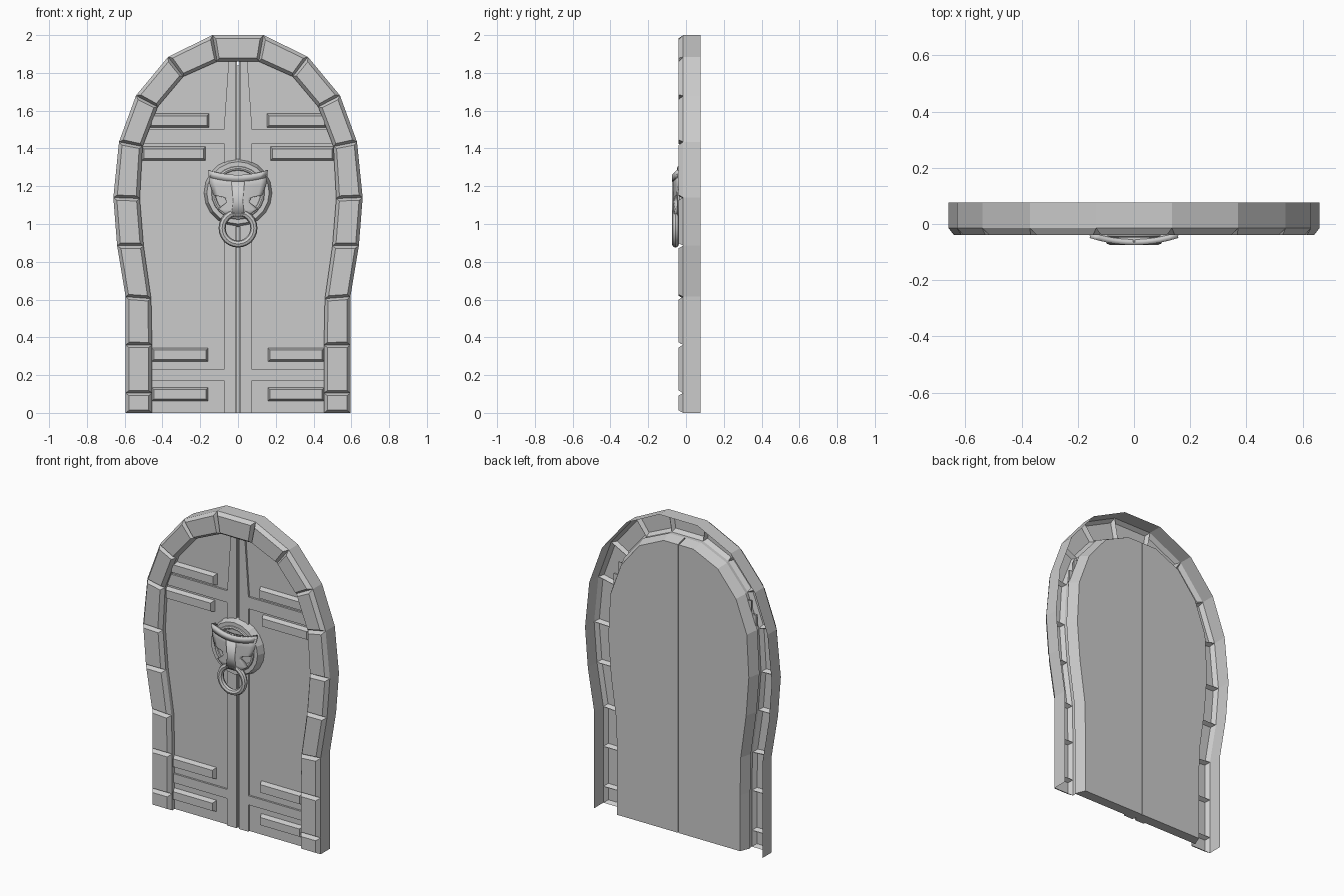
import bpy, bmesh, math
from mathutils import Vector

if "Cube" in bpy.data.objects:
    bpy.data.objects.remove(bpy.data.objects["Cube"])

# Right half of the arch, bottom to top: outer and inner edge (x, z)
OUTER = [(.595, 0), (.595, .105), (.595, .36), (.595, .615), (.64, .885), (.66, 1.14),
         (.63, 1.435), (.54, 1.68), (.37, 1.885), (.135, 2.0)]
INNER = [(.455, 0), (.455, .105), (.455, .36), (.46, .605), (.5, .885), (.52, 1.135),
         (.505, 1.41), (.425, 1.62), (.29, 1.78), (.11, 1.86)]


def finish(name, bm, smooth=False):
    bmesh.ops.remove_doubles(bm, verts=bm.verts[:], dist=1e-5)
    bmesh.ops.recalc_face_normals(bm, faces=bm.faces[:])
    me = bpy.data.meshes.new(name)
    bm.to_mesh(me)
    bm.free()
    ob = bpy.data.objects.new(name, me)
    bpy.context.collection.objects.link(ob)
    if smooth:
        bpy.ops.object.select_all(action='DESELECT')
        bpy.context.view_layer.objects.active = ob
        ob.select_set(True)
        bpy.ops.object.shade_smooth_by_angle(angle=math.radians(40))
    return ob


def loft(name, front, yf, back, yb, mirror=True):
    """Solid between two outlines in the xz plane."""
    bm = bmesh.new()
    f = [bm.verts.new((x, yf, z)) for x, z in front]
    b = [bm.verts.new((x, yb, z)) for x, z in back]
    bm.faces.new(f)
    bm.faces.new(b[::-1])
    for i in range(len(f)):
        j = (i + 1) % len(f)
        bm.faces.new((f[i], b[i], b[j], f[j]))
    ob = finish(name, bm)
    if mirror:
        ob.modifiers.new("mirror", 'MIRROR')
    return ob


def rect(x0, x1, z0, z1, d=0):
    return [(x0 + d, z0 + d), (x1 - d, z0 + d), (x1 - d, z1 - d), (x0 + d, z1 - d)]


def circle(r, z, n):
    return [(r * math.cos(2 * math.pi * i / n), z + r * math.sin(2 * math.pi * i / n))
            for i in range(n)]


# Stone frame: chamfered blocks along the arch, open at the back
def full(pts):
    return [Vector(p) for p in pts] + [Vector((-x, z)) for x, z in reversed(pts)]


bm = bmesh.new()
out, inn = full(OUTER), full(INNER)


def v(p, y):
    return bm.verts.new((p.x, y, p.y))


for i in range(len(out) - 1):
    a, b, c, d = out[i], out[i + 1], inn[i + 1], inn[i]
    du = .018 / (a - d).length
    dv = .014 / ((a + d) / 2 - (b + c) / 2).length

    def at(s, t):
        return a.lerp(d, s).lerp(b.lerp(c, s), t)
    base = [v(p, -.015) for p in (a, b, c, d)]
    top = [v(at(s, t), -.04) for s, t in
           ((du, dv), (du, 1 - dv), (1 - du, 1 - dv), (1 - du, dv))]
    bm.faces.new(top)
    for k in range(4):
        bm.faces.new((base[k], base[(k + 1) % 4], top[(k + 1) % 4], top[k]))
    bm.faces.new((v(a, -.015), v(b, -.015), v(b, .077), v(a, .077)))
    bm.faces.new((v(c, -.015), v(d, -.015), v(d, .012), v(c, .012)))
finish("stone_frame", bm)

# Two door leaves
edge = [(x + .006, z) for x, z in INNER]
back = [(x * .955, z * .99) for x, z in INNER]
loft("door_leaves", [(.004, 0)] + edge + [(.004, 1.862)], .01,
     [(.004, 0)] + back + [(.004, 1.842)], .075)
loft("door_seam", rect(-.004, .004, 0, 1.84), .02, rect(-.004, .004, 0, 1.84), .07, False)

# Raised straps around the seam and across each leaf
shaft = [(.01, 0), (.075, 0), (.075, 1.5), (.05, 1.86), (.01, 1.86)]
loft("centre_strap", shaft, -.002, shaft, .012)
for name, x1, z0, z1 in (("upper_strap", .505, 1.425, 1.5), ("lower_strap", .455, .172, .23)):
    r = rect(.074, x1, z0, z1)
    loft(name, r, -.002, r, .012)

# Chamfered bars
for i, (x0, x1, z0, z1) in enumerate(((.152, .47, 1.51, 1.585), (.17, .51, 1.335, 1.41),
                                      (.157, .458, .27, .345), (.157, .458, .062, .135))):
    loft(f"door_bar_{i + 1}", rect(x0, x1, z0, z1, .012), -.018, rect(x0, x1, z0, z1), .012)

# Knocker backing plate and its raised rim
loft("knocker_plate", circle(.165, 1.165, 20), -.038, circle(.18, 1.165, 20), .01, False)


def torus(name, R, r, z, y, n=24, m=8):
    bm = bmesh.new()
    g = []
    for i in range(n):
        t = 2 * math.pi * i / n
        g.append([])
        for j in range(m):
            p = 2 * math.pi * j / m
            q = R + r * math.cos(p)
            g[i].append(bm.verts.new((q * math.cos(t), y + r * math.sin(p), z + q * math.sin(t))))
    for i in range(n):
        for j in range(m):
            bm.faces.new((g[i][j], g[(i + 1) % n][j],
                          g[(i + 1) % n][(j + 1) % m], g[i][(j + 1) % m]))
    return finish(name, bm, True)


torus("plate_rim", .13, .012, 1.165, -.036)
torus("knocker_ring", .084, .019, .978, -.056)


# Curved T-shaped mask and its brow: rows of (z, half width, end lift)
def curved(name, rows, y0, thick):
    bm = bmesh.new()
    n = 10
    layers = []
    for z, w, lift in rows:
        ts = [-1 + 2 * k / n for k in range(n + 1)]
        layers.append([bm.verts.new((w * t, y0 + .026 * (w * t / .16) ** 2, z + lift * t * t))
                       for t in ts])
    for r0, r1 in zip(layers, layers[1:]):
        for k in range(n):
            bm.faces.new((r0[k], r0[k + 1], r1[k + 1], r1[k]))
    ob = finish(name, bm, True)
    for p in ob.data.polygons:
        if p.normal.y > 0:
            p.flip()
    s = ob.modifiers.new("thickness", 'SOLIDIFY')
    s.thickness = thick
    s.offset = -1


curved("knocker_mask", [(1.04, .05, 0), (1.075, .105, .005), (1.115, .06, 0), (1.14, .07, 0),
                        (1.145, .13, .008), (1.2, .15, .012), (1.26, .158, .022)], -.068, .028)
curved("knocker_brow", [(1.225, .145, .02), (1.26, .158, .025)], -.075, .02)
curved("knocker_nose", [(1.05, .035, 0), (1.12, .025, 0), (1.225, .035, 0)], -.075, .015)
